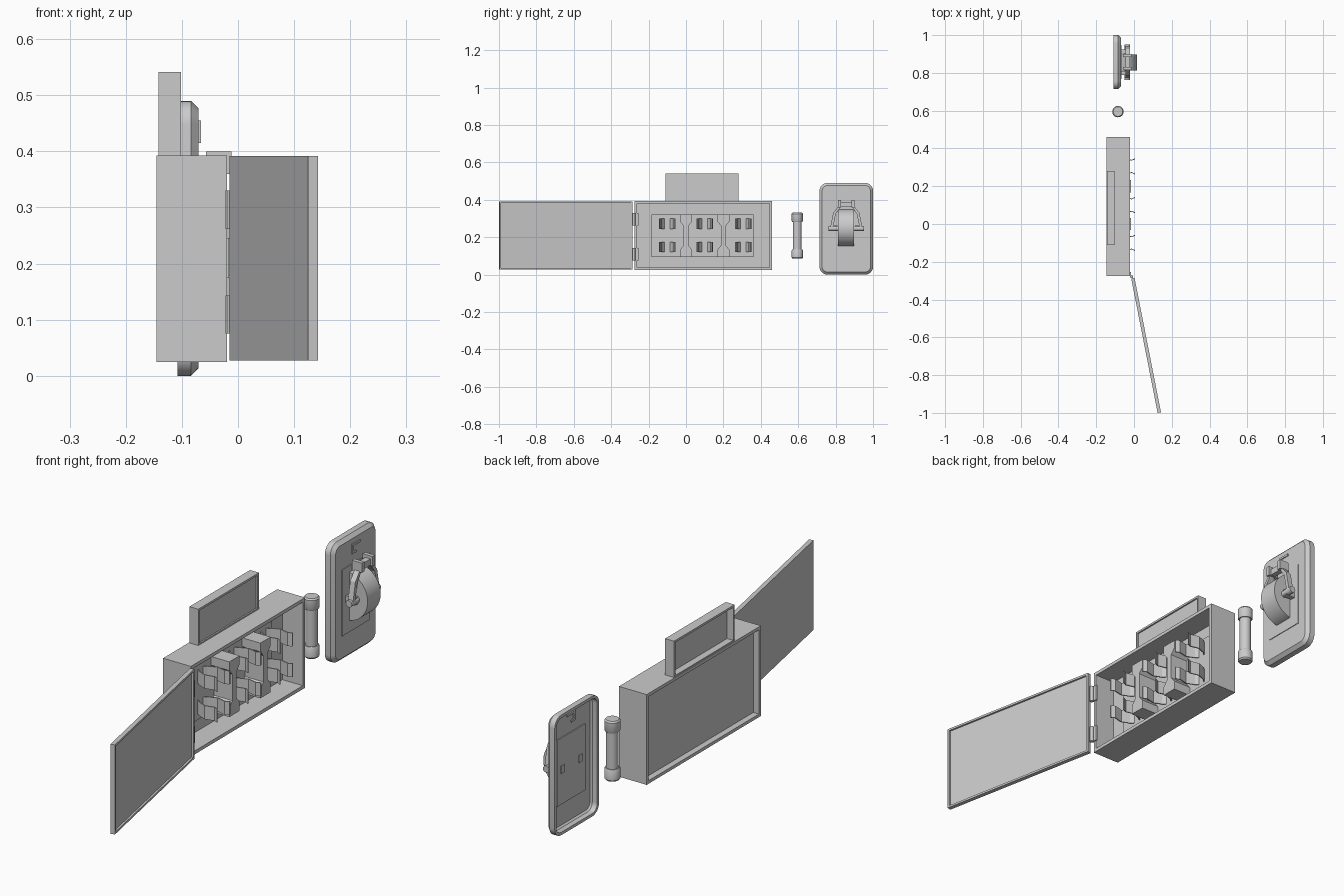
import bpy, bmesh, math
from mathutils import Matrix, Vector

if "Cube" in bpy.data.objects:
    bpy.data.objects.remove(bpy.data.objects["Cube"])


def finish(name, bm, smooth=False):
    bmesh.ops.recalc_face_normals(bm, faces=bm.faces)
    me = bpy.data.meshes.new(name)
    bm.to_mesh(me)
    bm.free()
    ob = bpy.data.objects.new(name, me)
    bpy.context.collection.objects.link(ob)
    if smooth:
        bpy.ops.object.select_all(action='DESELECT')
        ob.select_set(True)
        bpy.context.view_layer.objects.active = ob
        bpy.ops.object.shade_smooth_by_angle(angle=math.radians(35))
    return ob


def tray(name, lo, hi, front=None, back=None):
    """Box with optional (rim, depth) recesses in its +x and -x faces."""
    lo, hi = Vector(lo), Vector(hi)
    bm = bmesh.new()
    size = hi - lo
    bmesh.ops.create_cube(bm, size=1, matrix=Matrix.Translation((lo + hi) / 2) @ Matrix.Diagonal((*size, 1)))
    for spec, sign in ((front, 1), (back, -1)):
        if not spec:
            continue
        face = max(bm.faces, key=lambda f: f.calc_center_median().x * sign)
        bmesh.ops.inset_region(bm, faces=[face], thickness=spec[0])
        new = bmesh.ops.extrude_discrete_faces(bm, faces=[face])['faces'][0]
        bmesh.ops.translate(bm, verts=new.verts, vec=(-sign * spec[1], 0, 0))
    return finish(name, bm)


def prism(name, pts, axis, a, b, smooth=False):
    """Extrude a 2D outline along an axis from a to b."""
    place = {'x': lambda p, t: (t, p[0], p[1]),
             'y': lambda p, t: (p[0], t, p[1]),
             'z': lambda p, t: (p[0], p[1], t)}[axis]
    bm = bmesh.new()
    rings = [[bm.verts.new(place(p, t)) for p in pts] for t in (a, b)]
    n = len(pts)
    for i in range(n):
        j = (i + 1) % n
        bm.faces.new((rings[0][i], rings[0][j], rings[1][j], rings[1][i]))
    bm.faces.new(rings[0])
    bm.faces.new(rings[1])
    return finish(name, bm, smooth)


def loft(name, rings):
    """Skin a stack of rings and cap both ends."""
    bm = bmesh.new()
    vs = [[bm.verts.new(p) for p in r] for r in rings]
    n = len(vs[0])
    for r, s in zip(vs, vs[1:]):
        for i in range(n):
            bm.faces.new((r[i], r[(i + 1) % n], s[(i + 1) % n], s[i]))
    bm.faces.new(vs[0])
    bm.faces.new(vs[-1])
    return finish(name, bm, True)


def circle(r, n, cx=0, cy=0):
    return [(cx + r * math.cos(2 * math.pi * i / n), cy + r * math.sin(2 * math.pi * i / n)) for i in range(n)]


# Cabinet, header panel and open door
tray('cabinet', (-.145, -.275, .025), (-.02, .46, .393), (.02, .092), (.018, .025))
tray('header_panel', (-.142, -.11, .39), (-.102, .28, .541), (.012, .006), (.012, .028))
door = tray('door', (-.009, -.3625, .027), (.009, .3625, .392), (.012, .008))
door.location = (.064, -.6425, 0)
door.rotation_euler.z = .194

# Hinges
for i, z in enumerate((.075, .262)):
    prism(f'hinge_barrel_{i}', circle(.008, 16, -.012, -.279), 'z', z, z + .068, True)
    tray(f'hinge_leaf_{i}', (-.022, -.279, z), (-.015, -.255, z + .068))

# Mounting plate
tray('mounting_plate', (-.115, -.185, .095), (-.098, .36, .32))

# Spool-shaped dividers
half = [(.033, .32), (.033, .285), (.014, .262), (.014, .155), (.033, .132), (.033, .095)]
for i, y in enumerate((0, .2)):
    pts = [(y + w, z) for w, z in half] + [(y - w, z) for w, z in reversed(half)]
    prism(f'divider_{i}', pts, 'x', -.1, -.016)

# Spring clips, mirrored blades in two rows of three
blade = [(-.1, .018), (-.085, .03), (-.05, .044), (-.012, .035), (.005, .043)]
for i, y in enumerate((-.1, .1, .305)):
    for j, z in enumerate((.12, .245)):
        for s in (-1, 1):
            pts = [(x, y + s * o) for x, o in blade] + [(x, y + s * (o - .005)) for x, o in reversed(blade)]
            prism(f'clip_{i}_{j}_{"left" if s < 0 else "right"}', pts, 'z', z, z + .055)

# Loose cartridge fuse
profile = [(.025, .085), (.03, .091), (.03, .129), (.027, .134), (.023, .134),
           (.023, .282), (.027, .282), (.03, .287), (.03, .325), (.025, .331)]
loft('fuse', [[(x, y, z) for x, y in circle(r, 32, -.085, .595)] for r, z in profile])

# Rounded hollow switch plate
CY = .857


def rounded(inset, x):
    r = max(.042 - inset, .012)
    hy, hz = .143 - inset - r, .245 - inset - r
    return [(x, CY + sy * hy + r * math.cos(a), .245 + sz * hz + r * math.sin(a))
            for q, (sy, sz) in enumerate(((1, 1), (-1, 1), (-1, -1), (1, -1)))
            for a in [math.radians(90 * q + 15 * k) for k in range(7)]]


loft('switch_plate', [rounded(.018, -.079), rounded(.012, -.086), rounded(.012, -.108),
                      rounded(0, -.108), rounded(0, -.084), rounded(.014, -.07)])
tray('plate_inset', (-.083, CY - .09, .105), (-.067, CY + .09, .375))

# Hook-shaped catch near the top
for x0, x1, tag in ((-.075, -.066, 'front'), (-.084, -.078, 'back')):
    hook = [(-.025, .415), (.0, .415), (.0, .423), (-.016, .423), (-.016, .446), (.025, .446), (.025, .455), (-.025, .455)]
    prism(f'catch_{tag}', [(CY + y, z) for y, z in hook], 'x', x0, x1)

# Half-disc dial
arc = [(-.085 + .1 * math.cos(a), .25 + .1 * math.sin(a))
       for a in [math.radians(-82 + 164 * k / 32) for k in range(33)]]
prism('dial', arc, 'y', CY - .044, CY + .04, True)

# Bail with ears, pivots and lugs
arm = [(.028, .388), (.042, .385), (.042, .365), (.07, .33), (.087, .245)]
inner = [(.072, .245), (.056, .325), (.03, .362)]
side = arm + inner
prism('bail', [(CY + y, z) for y, z in side] + [(CY - y, z) for y, z in reversed(side)], 'x', -.045, -.022)
for s, tag in ((-1, 'left'), (1, 'right')):
    c = CY + s * .035
    tray(f'bail_ear_{tag}', (-.057, c - .008, .36), (-.012, c + .008, .4))
    a, b = sorted((CY + s * .04, CY + s * .094))
    prism(f'pivot_{tag}', circle(.014, 16, -.035, .247), 'y', a, b, True)
    c = CY + s * .057
    tray(f'pivot_lug_{tag}', (-.086, c - .011, .232), (-.026, c + .011, .262))
